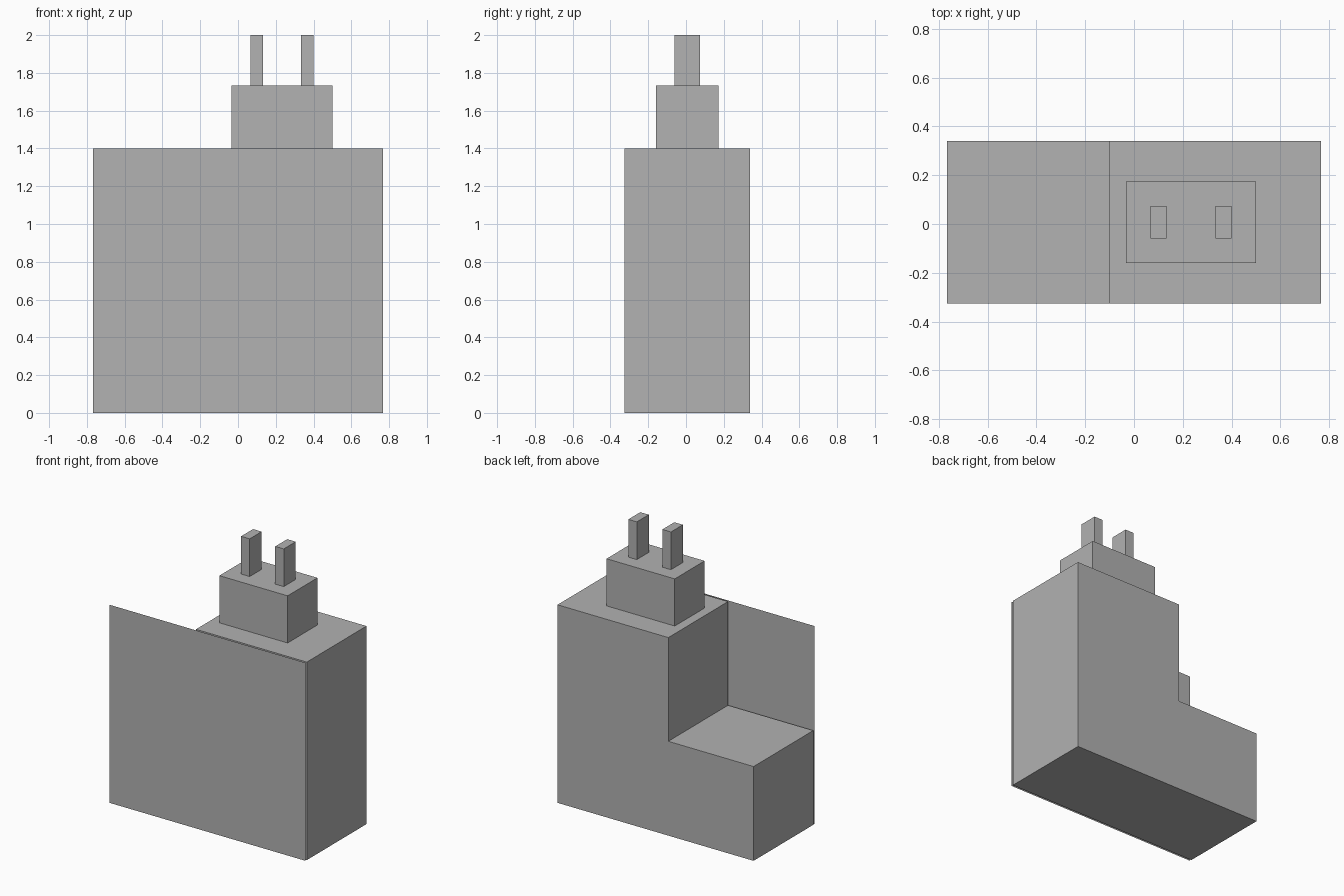
import bpy
import bmesh

default = bpy.data.objects.get("Cube")
if default:
    bpy.data.objects.remove(default, do_unlink=True)

U = 1 / 15      # modelling unit
Y_MID = 0.1     # body centre, in units, set back from the front panel

# Single matt grey
grey = bpy.data.materials.new("plain grey")
grey.use_nodes = True
color = (0.445, 0.445, 0.445, 1)
grey.diffuse_color = color
grey.node_tree.nodes["Principled BSDF"].inputs["Base Color"].default_value = color


def prism(name, profile, y, depth=0):
    """Extrude an x-z profile backwards from y; zero depth gives a flat panel."""
    bm = bmesh.new()
    face = bm.faces.new([bm.verts.new((x * U, y * U, z * U)) for x, z in profile])
    if depth:
        moved = bmesh.ops.extrude_face_region(bm, geom=[face], use_keep_orig=True)["geom"]
        verts = [v for v in moved if isinstance(v, bmesh.types.BMVert)]
        bmesh.ops.translate(bm, verts=verts, vec=(0, depth * U, 0))
        bmesh.ops.recalc_face_normals(bm, faces=bm.faces)
    mesh = bpy.data.meshes.new(name)
    bm.to_mesh(mesh)
    bm.free()
    mesh.materials.append(grey)
    obj = bpy.data.objects.new(name, mesh)
    bpy.context.collection.objects.link(obj)
    return obj


def box(name, x0, x1, z0, z1, depth):
    return prism(name, [(x0, z0), (x1, z0), (x1, z1), (x0, z1)],
                 Y_MID - depth / 2, depth)


# L-shaped body: low step on the right, tall tower on the left
prism("stepped_body",
      [(-11.5, 0), (11.5, 0), (11.5, 21), (-1.5, 21), (-1.5, 10), (-11.5, 10)],
      Y_MID - 5, 10)

# Thin flat panel just ahead of the body, covering the full front
prism("front_panel", [(-11.5, 0), (11.5, 0), (11.5, 21), (-11.5, 21)], -5.1)

# Block on the tower, with two upright prongs
box("top_block", -0.5, 7.5, 21, 26, 5)
for side, x in (("right", 1), ("left", 5)):
    box(side + "_prong", x, x + 1, 26, 30, 2)
